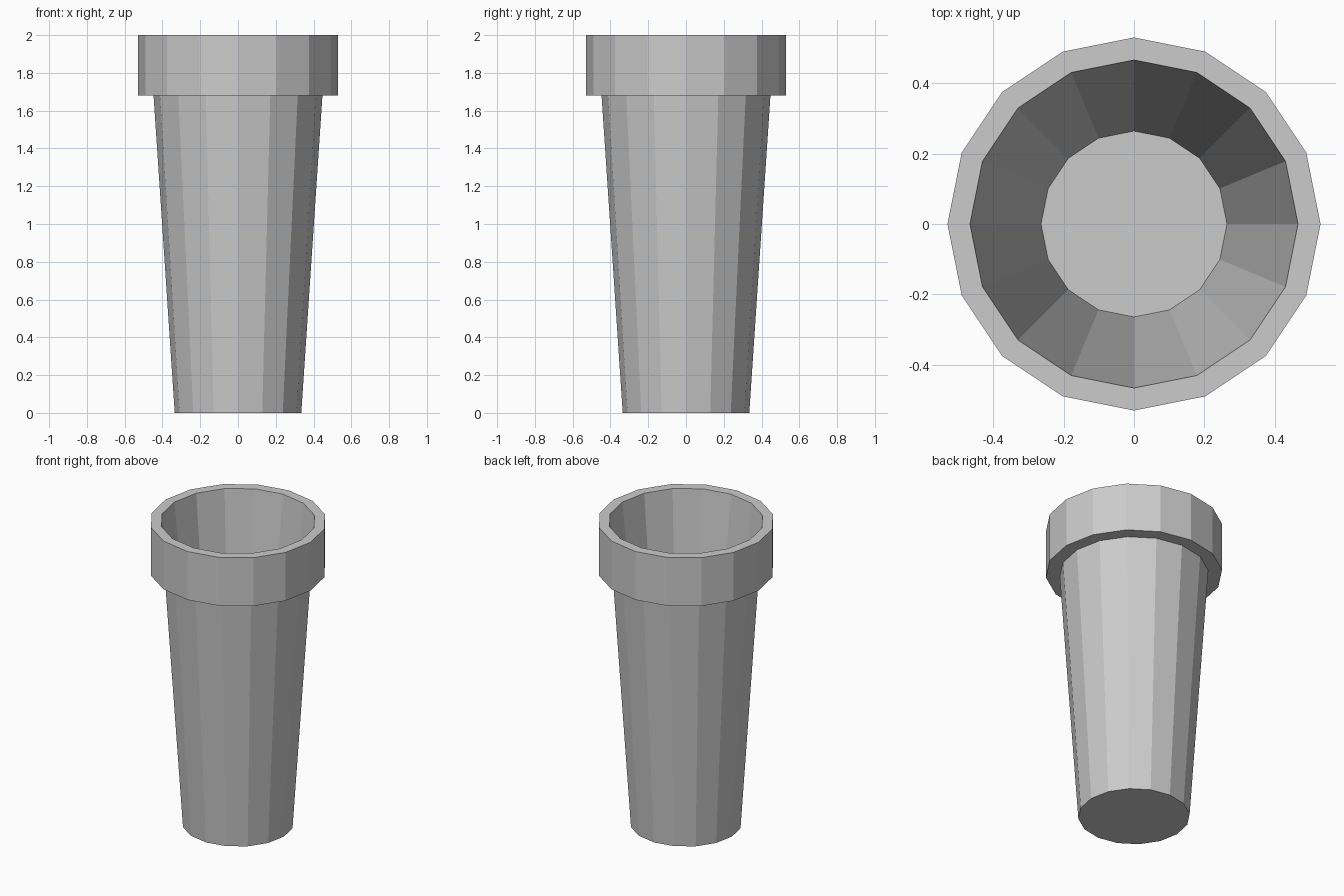
import bpy, bmesh
from math import cos, sin, tau

if "Cube" in bpy.data.objects:
    bpy.data.objects.remove(bpy.data.objects["Cube"])

SIDES = 16

# Outline (radius, height) from the underside, up over the collar, down to the inner floor
PROFILE = [(0.335, 0.0), (0.447, 1.68), (0.53, 1.68), (0.53, 2.0),
           (0.466, 2.0), (0.264, 0.07)]


def lathe(name, profile, sides):
    bm = bmesh.new()
    rings = [[bm.verts.new((r * cos(tau * i / sides), r * sin(tau * i / sides), z))
              for i in range(sides)] for r, z in profile]
    for low, high in zip(rings, rings[1:]):
        for i in range(sides):
            j = (i + 1) % sides
            bm.faces.new((low[i], low[j], high[j], high[i]))
    # Underside and inner floor
    bm.faces.new(rings[0][::-1])
    bm.faces.new(rings[-1])
    bmesh.ops.recalc_face_normals(bm, faces=bm.faces)
    mesh = bpy.data.meshes.new(name)
    bm.to_mesh(mesh)
    bm.free()
    obj = bpy.data.objects.new(name, mesh)
    bpy.context.collection.objects.link(obj)
    return obj


# Tapered hollow cup with a thick collar
lathe("tapered_cup", PROFILE, SIDES)
